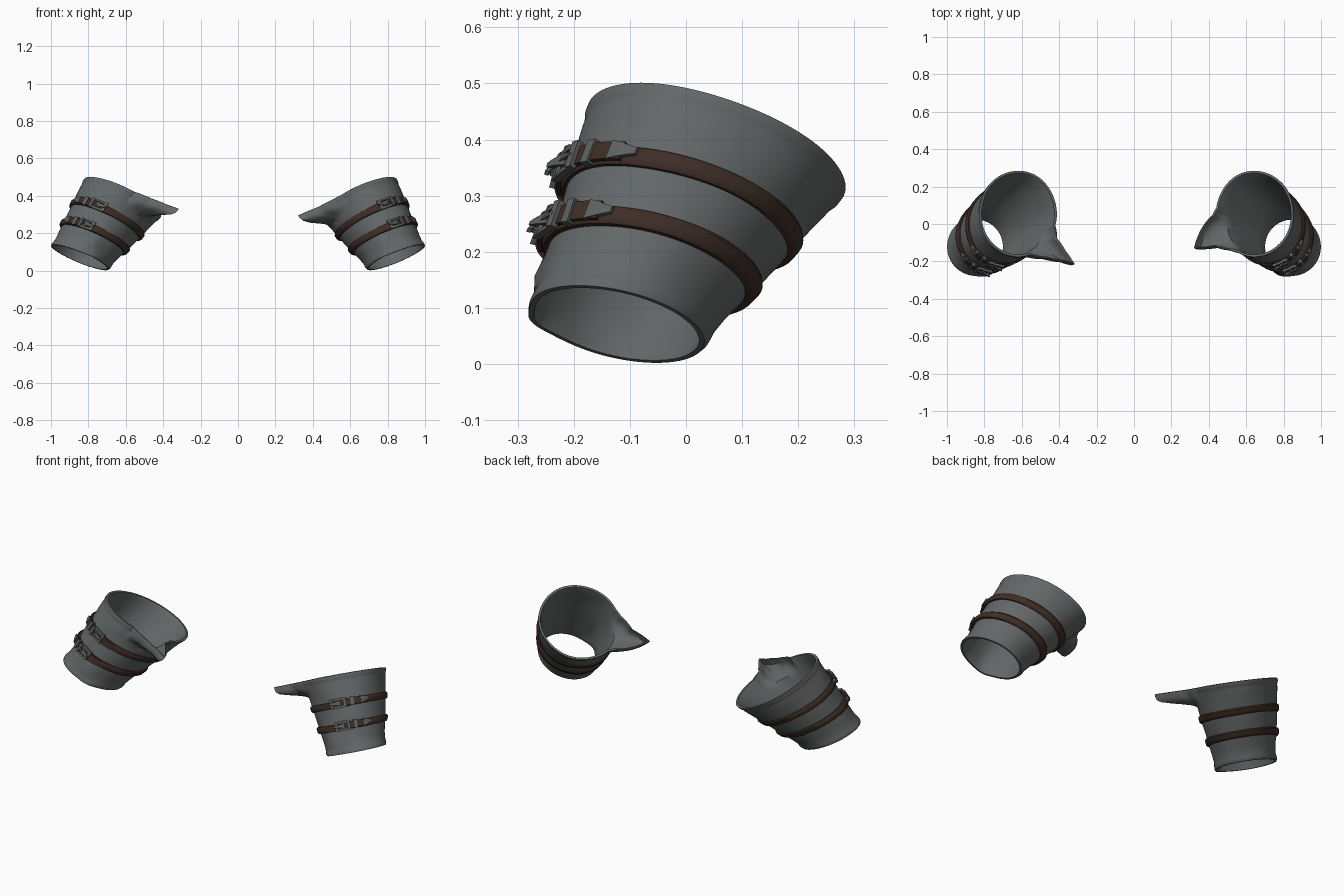
import bpy, bmesh, math

if "Cube" in bpy.data.objects:
    bpy.data.objects.remove(bpy.data.objects["Cube"])

RAD = math.radians


def material(name, rgb):
    m = bpy.data.materials.new(name)
    m.diffuse_color = (*rgb, 1)
    m.use_nodes = True
    m.node_tree.nodes["Principled BSDF"].inputs["Base Color"].default_value = m.diffuse_color
    return m


STEEL = material("grey steel", (0.125, 0.135, 0.135))
DARK = material("buckle metal", (0.113, 0.12, 0.12))
LEATHER = material("brown leather", (0.048, 0.026, 0.019))


def smooth(a, b, v):
    v = min(1, max(0, (v - a) / (b - a)))
    return v * v * (3 - 2 * v)


def angle_gap(a, b):
    return (a - b + 180) % 360 - 180


def piecewise(points, v):
    for (a, p), (b, q) in zip(points, points[1:]):
        if a <= v <= b:
            return p + (q - p) * (v - a) / (b - a)
    return 0


class Arm:
    """Surface of one tapered, slanted cuff; angle in degrees, t from small to large opening."""

    def __init__(self, side, top_x, spout, shift):
        self.side, self.top_x, self.spout, self.shift = side, top_x, spout, shift

    def point(self, ang, t, off=0.0, strap=False):
        c, s = math.cos(RAD(ang)), math.sin(RAD(ang))
        mix = lambda a, b: a + (b - a) * t
        rx, ry = mix(0.154, 0.205) + off, mix(0.155, 0.228) + off
        # drawn-out spout on the large rim
        pull = 0 if strap else piecewise(self.spout, ang % 360) * smooth(0.78, 0.93, t)
        # dented bulge and corner near the small rim, faint hammered waves
        bulge = 0.02 * math.exp(-(angle_gap(ang, -100) / 17) ** 2 - ((t - 0.18) / 0.10) ** 2)
        bulge += 0.012 * math.exp(-(angle_gap(ang, -114) / 16) ** 2 - (t / 0.08) ** 2)
        wave = 0.002 * math.sin(RAD(ang) * 5 + t * 4) * math.sin(t * 9)
        dx = (rx + pull + bulge + wave) * c
        dy = (ry + pull + bulge + wave) * s
        z = mix(0.071, 0.385) + mix(0.40, 0.45) * dx + mix(-0.20, -0.30) * dy
        return (self.side * (mix(0.845, self.top_x) + dx), mix(-0.122, 0.055) + dy, z)


def finish(bm, name, mat, angle=40):
    bmesh.ops.recalc_face_normals(bm, faces=bm.faces[:])
    me = bpy.data.meshes.new(name)
    bm.to_mesh(me)
    bm.free()
    me.materials.append(mat)
    ob = bpy.data.objects.new(name, me)
    bpy.context.collection.objects.link(ob)
    bpy.ops.object.select_all(action='DESELECT')
    ob.select_set(True)
    bpy.context.view_layer.objects.active = ob
    bpy.ops.object.shade_smooth_by_angle(angle=RAD(angle))
    return ob


def ring(arm, profile, name, mat, n=72, tilt=0.0, strap=False):
    """Sweep a closed (t, offset) profile all the way round the cuff."""
    bm = bmesh.new()
    grid = []
    for i in range(n):
        a = 360 * i / n
        dt = tilt * math.cos(RAD(a))
        grid.append([bm.verts.new(arm.point(a, t + dt, o, strap)) for t, o in profile])
    k = len(profile)
    for i in range(n):
        for j in range(k):
            p, q = grid[i], grid[(i + 1) % n]
            bm.faces.new((p[j], p[(j + 1) % k], q[(j + 1) % k], q[j]))
    return finish(bm, name, mat)


def patch(bm, arm, a0, a1, t, w0, w1, o0, o1, thick, tilt, steps=6):
    """Curved bar on the cuff, with width and lift changing from a0 to a1."""
    rows = []
    for i in range(steps + 1):
        f = i / steps
        a = a0 + (a1 - a0) * f
        w, o = w0 + (w1 - w0) * f, o0 + (o1 - o0) * f
        tt = t + tilt * math.cos(RAD(a))
        rows.append([bm.verts.new(arm.point(a, tt + dt, oo, True)) for dt, oo in
                     ((-w, o), (w, o), (w, o + thick), (-w, o + thick))])
    for p, q in zip(rows, rows[1:]):
        for j in range(4):
            bm.faces.new((p[j], p[(j + 1) % 4], q[(j + 1) % 4], q[j]))
    bm.faces.new(rows[0])
    bm.faces.new(rows[-1])


# wall section: outer face with lips at both openings, then inner face
WALL = [(0, 0.0), (0.025, 0.002), (0.05, 0), (0.09, -0.004), (0.17, -0.005), (0.3, -0.003),
        (0.45, -0.001), (0.6, 0), (0.7, 0), (0.78, 0), (0.81, 0), (0.84, 0), (0.87, 0), (0.9, 0),
        (0.93, -0.001), (0.95, 0.001), (0.97, 0.003), (1.0, 0.002), (1.005, -0.004),
        (1.0, -0.010), (0.95, -0.012), (0.92, -0.012), (0.88, -0.012), (0.84, -0.012),
        (0.8, -0.012), (0.7, -0.012), (0.55, -0.013), (0.35, -0.015), (0.17, -0.016),
        (0.09, -0.015), (0.03, -0.011), (0, -0.010)]

# spout outlines as (angle, outward reach): one blunt, one pointed
BLUNT = [(172, 0), (182, 0.02), (198, 0.105), (208, 0.16), (216, 0.065), (232, 0.015), (244, 0)]
POINTED = [(196, 0), (210, 0.035), (216, 0.11), (220, 0.19), (224, 0.135), (234, 0.065), (252, 0)]
arms = {"right": Arm(1, 0.645, BLUNT, 0), "left": Arm(-1, 0.62, POINTED, -8)}

for label, arm in arms.items():
    ring(arm, WALL, label + "_cuff", STEEL, 180)
    for level, t, tilt in (("lower", 0.345, 0.004), ("upper", 0.632, 0.01)):
        tag = label + "_" + level
        # leather belt
        belt = [(t - 0.045, -0.006), (t - 0.043, 0.006), (t - 0.026, 0.011), (t + 0.026, 0.011),
                (t + 0.043, 0.006), (t + 0.045, -0.006)]
        ring(arm, belt, tag + "_belt", LEATHER, 72, tilt, True)
        b = arm.shift
        # overlapping loose belt end
        bm = bmesh.new()
        patch(bm, arm, b - 78, b - 29, t + 0.01, 0.046, 0.042, 0.013, 0.010, 0.008, tilt, 10)
        patch(bm, arm, b - 98, b - 80, t, 0.042, 0.046, 0.006, 0.012, 0.008, tilt)
        finish(bm, tag + "_belt_end", LEATHER)
        # buckle: two side bars, two cross bars, prong
        bm = bmesh.new()
        u = t + 0.012
        for d in (-0.052, 0.052):
            patch(bm, arm, b - 79, b - 59, u + d, 0.011, 0.011, 0.014, 0.012, 0.012, tilt)
        for a in (b - 80, b - 61):
            patch(bm, arm, a, a + 4, u, 0.063, 0.063, 0.017, 0.015, 0.012, tilt, 2)
        patch(bm, arm, b - 80, b - 59, u, 0.009, 0.006, 0.026, 0.022, 0.007, tilt)
        # keeper loop and pointed metal tip
        patch(bm, arm, b - 51, b - 46, u, 0.056, 0.056, 0.006, 0.006, 0.017, tilt, 2)
        patch(bm, arm, b - 36, b - 22, u, 0.046, 0.014, 0.010, 0.009, 0.010, tilt)
        # bent plate standing off in front of the buckle
        patch(bm, arm, b - 66, b - 80, u, 0.030, 0.010, 0.018, 0.036, 0.007, tilt)
        finish(bm, tag + "_buckle", DARK, 30)
